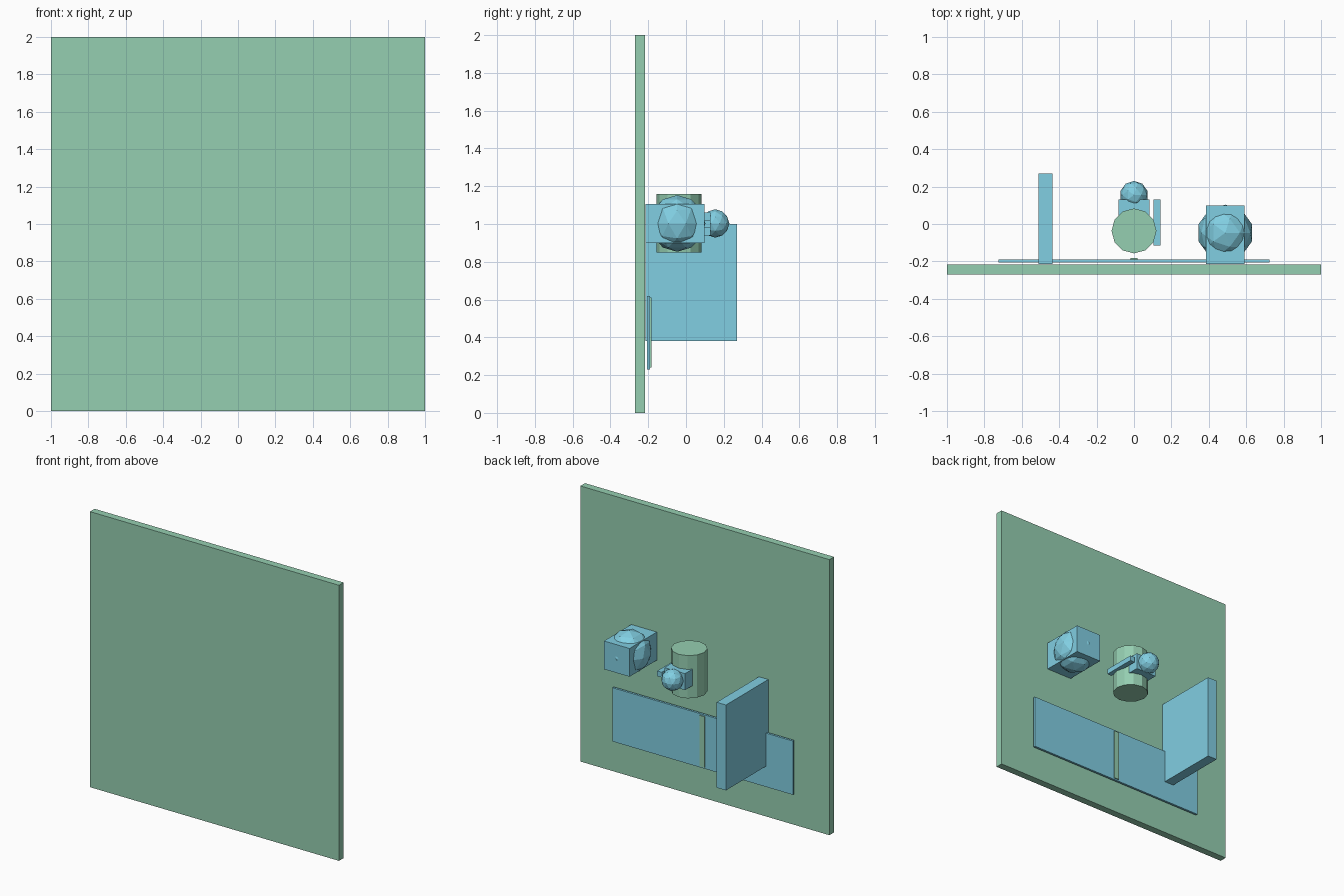
import bpy

if "Cube" in bpy.data.objects:
    bpy.data.objects.remove(bpy.data.objects["Cube"])


def make_material(name, color):
    m = bpy.data.materials.new(name)
    m.diffuse_color = color
    m.use_nodes = True
    m.node_tree.nodes["Principled BSDF"].inputs["Base Color"].default_value = m.diffuse_color
    return m


green = make_material("green", (0.30, 0.62, 0.44, 1))
blue = make_material("blue", (0.22, 0.62, 0.76, 1))


def finish(name, mat):
    ob = bpy.context.object
    ob.name = name
    ob.data.materials.append(mat)
    return ob


def box(name, x, y, z, mat):
    """Box from (min, max) ranges on each axis."""
    bpy.ops.mesh.primitive_cube_add(size=1, location=[(a + b) / 2 for a, b in (x, y, z)])
    ob = finish(name, mat)
    ob.scale = [b - a for a, b in (x, y, z)]
    return ob


def ball(name, loc, radius, mat):
    bpy.ops.mesh.primitive_ico_sphere_add(subdivisions=2, radius=radius, location=loc)
    return finish(name, mat)


# upright square panel
box("wall_panel", (-1, 1), (-0.27, -0.217), (0, 2), green)

# upright slab standing out from the panel
box("side_slab", (-0.51, -0.435), (-0.215, 0.27), (0.38, 1.0), blue)

# low wide plate with centre strip
box("low_plate", (-0.725, 0.725), (-0.206, -0.19), (0.23, 0.62), blue)
box("centre_strip", (-0.02, 0.02), (-0.195, -0.183), (0.24, 0.61), green)

# centre drum with block, knob and side bar
bpy.ops.mesh.primitive_cylinder_add(vertices=12, radius=0.12, depth=0.31,
                                    location=(0, -0.037, 1.005))
finish("drum", green)
box("knob_block", (-0.083, 0.083), (0.03, 0.13), (0.94, 1.06), blue)
ball("knob", (0, 0.155, 1.003), 0.075, blue)
box("side_bar", (0.103, 0.141), (-0.115, 0.13), (0.982, 1.02), blue)

# block with a faceted ball bulging through its sides
box("ball_block", (0.385, 0.59), (-0.215, 0.098), (0.9, 1.105), blue)
ball("block_ball", (0.488, -0.047, 1.003), 0.15, blue)
